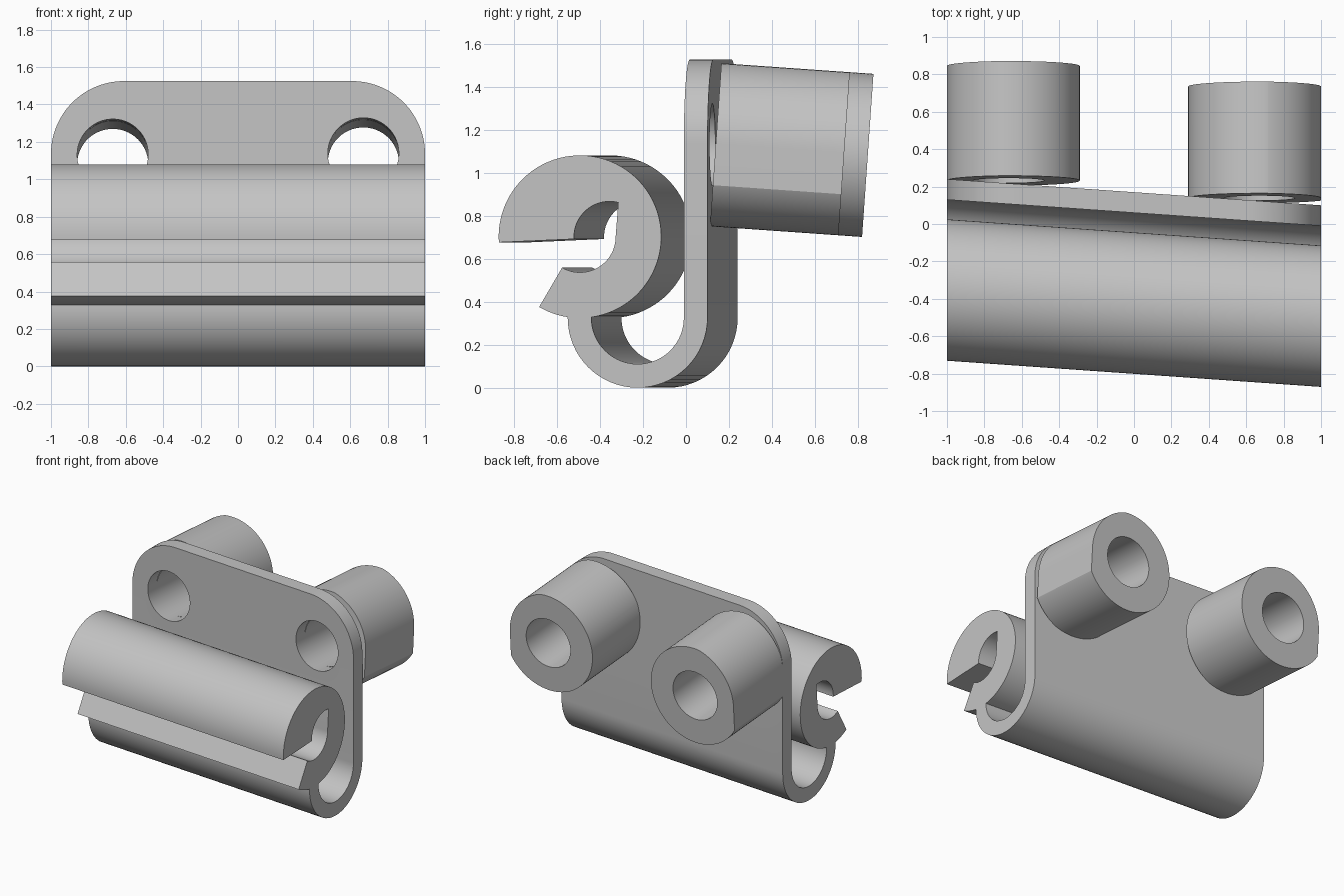
import bpy
import bmesh
from math import cos, sin, radians, hypot, atan2
from mathutils import Matrix, Vector

cube = bpy.data.objects.get("Cube")
if cube:
    bpy.data.objects.remove(cube, do_unlink=True)

SKEW = -0.07                 # sideways slant of the clip along its length
TILT = radians(4)            # downward tilt of the bosses
AXIS = Vector((0, cos(TILT), -sin(TILT)))

grey = bpy.data.materials.new("plain grey")
grey.use_nodes = True
colour = (0.55, 0.55, 0.55, 1)
grey.diffuse_color = colour
grey.node_tree.nodes["Principled BSDF"].inputs["Base Color"].default_value = colour


def arc(centre, radius, start, end, steps=32):
    angles = [radians(start + (end - start) * i / steps) for i in range(steps + 1)]
    return [(centre[0] + radius * cos(a), centre[1] + radius * sin(a)) for a in angles]


def angle_to(centre, point):
    return atan2(point[1] - centre[1], point[0] - centre[0]) * 180 / radians(180)


def make_object(name, bm):
    bmesh.ops.recalc_face_normals(bm, faces=bm.faces)
    mesh = bpy.data.meshes.new(name)
    bm.to_mesh(mesh)
    bm.free()
    mesh.materials.append(grey)
    obj = bpy.data.objects.new(name, mesh)
    bpy.context.collection.objects.link(obj)
    return obj


def prism(name, outline, near, far, place):
    """Sweep an outline between two depths; place(u, v, depth) gives a point."""
    bm = bmesh.new()
    rings = [[bm.verts.new(place(u, v, d)) for u, v in outline] for d in (near, far)]
    bm.faces.new(rings[0])
    bm.faces.new(rings[1][::-1])
    n = len(outline)
    for i in range(n):
        j = (i + 1) % n
        bm.faces.new((rings[0][i], rings[1][i], rings[1][j], rings[0][j]))
    return make_object(name, bm)


def rod(name, radius, x, start_y, end_y):
    """Tilted round bar between two depths on the boss axis."""
    start, end = [Vector((x, y, 1.139 - y * sin(TILT) / cos(TILT))) for y in (start_y, end_y)]
    turn = AXIS.to_track_quat('Z', 'Y').to_matrix().to_4x4()
    bm = bmesh.new()
    bmesh.ops.create_cone(bm, cap_ends=True, segments=96, radius1=radius, radius2=radius,
                          depth=(end - start).length,
                          matrix=Matrix.Translation((start + end) / 2) @ turn)
    return make_object(name, bm)


def combine(target, tool, operation):
    mod = target.modifiers.new(operation.lower(), 'BOOLEAN')
    mod.operation = operation
    mod.solver = 'EXACT'
    mod.object = tool
    bpy.context.view_layer.objects.active = target
    bpy.ops.object.modifier_apply(modifier=mod.name)


# Clip cross-section: back plate, U bend and open hook
hook, bend, slot = (-0.493, 0.702), (-0.225, 0.325), (-0.355, 0.70)
outer, inner = 0.378, 0.166
lip = angle_to(hook, (-0.68, 0.38))
joint_out = angle_to(hook, (-0.55, 0.328))
joint_in = angle_to(hook, (-0.44, 0.328))
section = [(0.10, 1.525), (-0.01, 1.525)]
section += arc(bend, 0.215, 0, -180)
section += arc(hook, outer, joint_in, 184, 64)
section += arc(slot, inner, 183, 76)
section += arc(hook, inner, 0, -120)
section += arc(hook, outer, lip, joint_out, 6)
section += arc(bend, 0.325, -180, 0)
clip = prism("clip_body", section, 1.1, -1.1,
             lambda u, v, d: (d, u + SKEW * (d - 1), v))

# Rounded outline that trims the plate and the bosses
corner = 0.39
outline = [(-1, -0.5), (1, -0.5)]
outline += arc((1 - corner, 1.525 - corner), corner, 0, 90, 28)
outline += arc((corner - 1, 1.525 - corner), corner, 90, 180, 28)
plate_trim = prism("plate_trim", outline, -2, 2, lambda u, v, d: (u, d, v))
boss_trim = prism("boss_trim", outline, -2, 2,
                  lambda u, v, d: (u, d, v - 0.07 * (d - 0.1)))
combine(clip, plate_trim, 'INTERSECT')
helpers = [plate_trim, boss_trim]

# Two tubular bosses of different reach
holes = []
for side, end in ((-1, 0.845), (1, 0.735)):
    x = side * 0.67
    middle = 0.115 + SKEW * (x - 1)
    boss = rod("boss", 0.38, x, middle - 0.0, end)
    combine(boss, boss_trim, 'INTERSECT')
    combine(clip, boss, 'UNION')
    holes.append(rod("bore", 0.19, x, -0.06 if side > 0 else 0.04, 1.1))
    helpers.append(boss)

# Bores through bosses and plate
for hole in holes:
    combine(clip, hole, 'DIFFERENCE')
for helper in helpers + holes:
    bpy.data.objects.remove(helper, do_unlink=True)

bpy.ops.object.select_all(action='DESELECT')
clip.select_set(True)
bpy.context.view_layer.objects.active = clip
bpy.ops.object.shade_smooth_by_angle(angle=radians(25))
